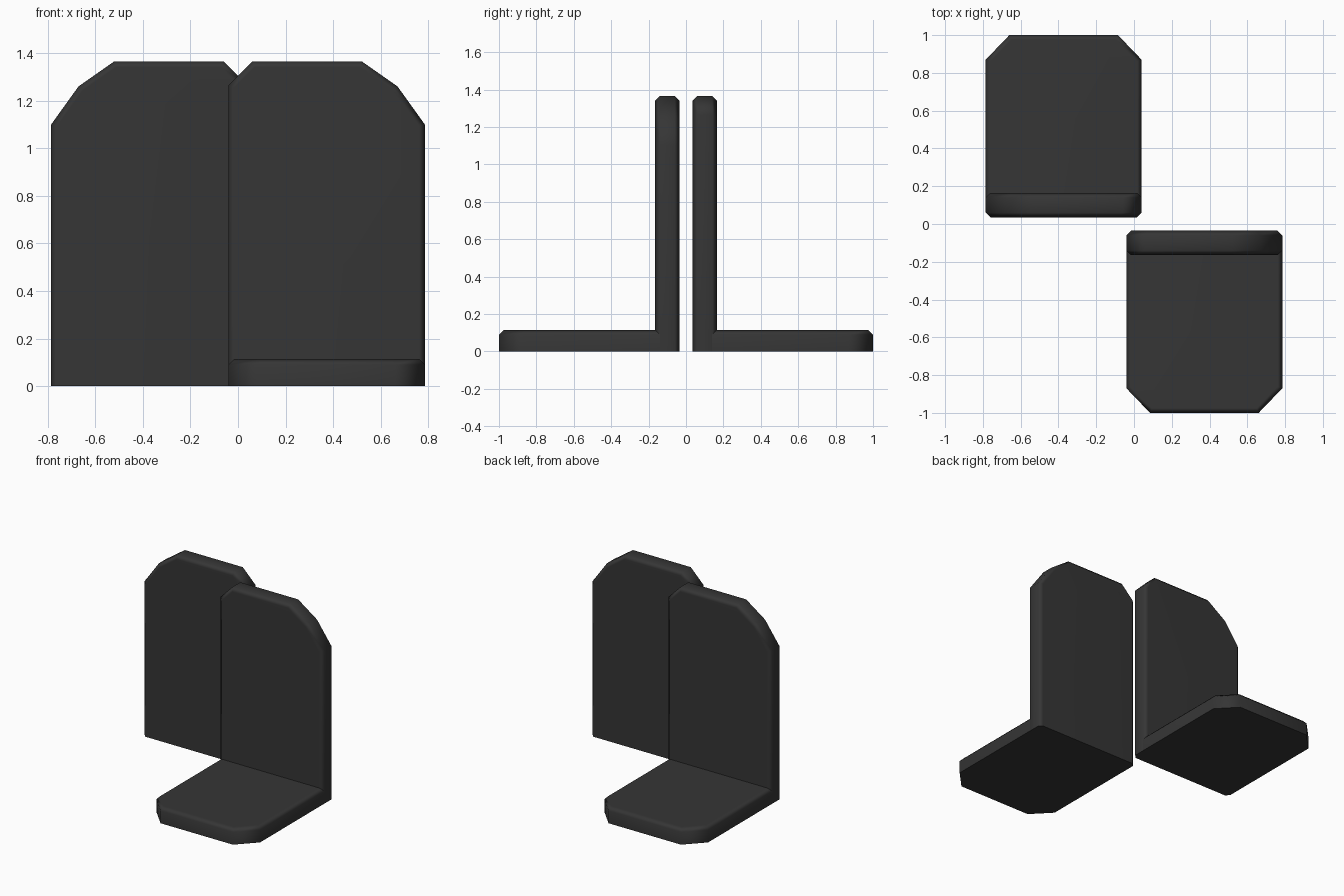
import bpy, bmesh, math
from mathutils import Vector

if "Cube" in bpy.data.objects:
    bpy.data.objects.remove(bpy.data.objects["Cube"])

BEVEL = 0.025
charcoal = bpy.data.materials.new("charcoal")
charcoal.diffuse_color = (0.036, 0.036, 0.036, 1)
charcoal.use_nodes = True
charcoal.node_tree.nodes["Principled BSDF"].inputs["Base Color"].default_value = charcoal.diffuse_color


def slab(name, outline, depth, keep_edge):
    """Extrude an outline along depth, chamfering every rim edge accepted by keep_edge."""
    bm = bmesh.new()
    face = bm.faces.new([bm.verts.new(p) for p in outline])
    ext = bmesh.ops.extrude_face_region(bm, geom=[face])
    bmesh.ops.translate(bm, vec=depth, verts=[g for g in ext["geom"] if isinstance(g, bmesh.types.BMVert)])
    bmesh.ops.recalc_face_normals(bm, faces=bm.faces[:])
    d = Vector(depth).normalized()
    rims = [e for e in bm.edges
            if abs((e.verts[0].co - e.verts[1].co).dot(d)) < 1e-5 and keep_edge(e.verts[0].co, e.verts[1].co)]
    bmesh.ops.bevel(bm, geom=rims, offset=BEVEL, segments=1, affect='EDGES')
    bmesh.ops.recalc_face_normals(bm, faces=bm.faces[:])
    me = bpy.data.meshes.new(name)
    bm.to_mesh(me)
    bm.free()
    me.materials.append(charcoal)
    ob = bpy.data.objects.new(name, me)
    bpy.context.collection.objects.link(ob)
    bpy.ops.object.select_all(action='DESELECT')
    ob.select_set(True)
    bpy.context.view_layer.objects.active = ob
    bpy.ops.object.shade_smooth_by_angle(angle=math.radians(50))
    ob.modifiers.new("weighted_normals", 'WEIGHTED_NORMAL').keep_sharp = True
    return ob


# Upright plate: one small clipped corner, one two-step clipped corner
plate_xz = [(-0.04, 0), (0.785, 0), (0.785, 1.10), (0.67, 1.26),
            (0.52, 1.365), (0.06, 1.365), (-0.04, 1.265)]
# Foot: clipped front corners, back end hidden inside the plate
foot_xy = [(-0.04, -0.14), (-0.04, -0.87), (0.085, -1.0), (0.66, -1.0),
           (0.785, -0.87), (0.785, -0.14)]

for side, angle in (("front", 0), ("back", math.pi)):
    plate = slab(side + "_upright_plate", [(x, -0.165, z) for x, z in plate_xz], (0, 0.13, 0),
                 lambda a, b: max(a.z, b.z) > 0.01)
    foot = slab(side + "_foot", [(x, y, 0) for x, y in foot_xy], (0, 0, 0.115),
                lambda a, b: a.z > 0.05 and min(a.y, b.y) < -0.2)
    for ob in (plate, foot):
        ob.rotation_euler.z = angle
